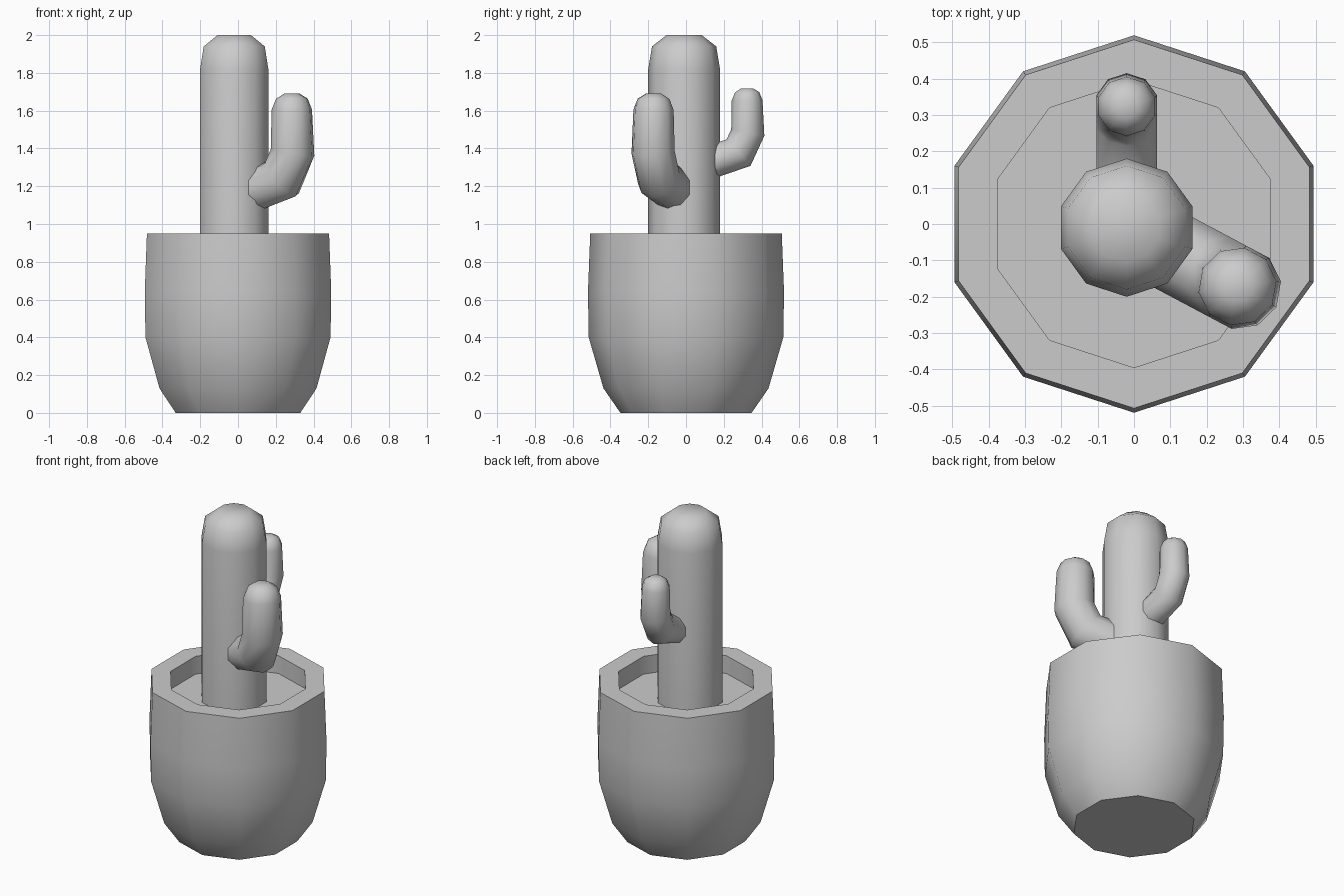
import bpy, bmesh, math
from mathutils import Vector

if "Cube" in bpy.data.objects:
    bpy.data.objects.remove(bpy.data.objects["Cube"])

SIDES = 10


def skin(name, rings, start_cap=True, end_cap=True, angle=40):
    """Bridge a list of equal-length vertex rings into one smooth object."""
    bm = bmesh.new()
    loops = [[bm.verts.new(p) for p in ring] for ring in rings]
    for a, b in zip(loops, loops[1:]):
        for i in range(SIDES):
            j = (i + 1) % SIDES
            bm.faces.new((a[i], a[j], b[j], b[i]))
    if start_cap:
        bm.faces.new(loops[0][::-1])
    if end_cap:
        bm.faces.new(loops[-1])
    bmesh.ops.recalc_face_normals(bm, faces=bm.faces)
    mesh = bpy.data.meshes.new(name)
    bm.to_mesh(mesh)
    bm.free()
    obj = bpy.data.objects.new(name, mesh)
    bpy.context.collection.objects.link(obj)
    bpy.ops.object.select_all(action='DESELECT')
    bpy.context.view_layer.objects.active = obj
    obj.select_set(True)
    bpy.ops.object.shade_smooth_by_angle(angle=math.radians(angle))
    return obj


def lathe(name, profile, cx=0.0, cy=0.0, angle=40):
    """Ten-sided turned shape with a corner pointing to +y."""
    rings = []
    for r, z in profile:
        rings.append([(cx + r * math.sin(-math.tau * i / SIDES),
                       cy + r * math.cos(math.tau * i / SIDES), z)
                      for i in range(SIDES)])
    return skin(name, rings, angle=angle)


def arm(name, heading, bend_s, bend_z, size):
    """Upturned arm: tube along a bent path in a vertical plane through the trunk."""
    out = Vector((math.cos(heading), math.sin(heading), 0))
    side = Vector((-out.y, out.x, 0))
    up = Vector((0, 0, 1))
    # offset along the heading, height, radius, direction angle, mitre stretch
    path = [(-0.20, -0.068, 0.116, 19, 1.0), (0, 0, 0.116, 42, 1.08),
            (0.065, 0.14, 0.116, 79, 1.02), (0.06, 0.365, 0.108, 91, 1.0),
            (0.06, 0.423, 0.085, 91, 1.0), (0.06, 0.45, 0.042, 90, 1.0)]
    rings = []
    for s, z, r, deg, mitre in path:
        d = math.radians(deg)
        c = Vector((TX, TY, 0)) + out * (bend_s + s * size) + up * (bend_z + z * size)
        n = (out * math.sin(d) - up * math.cos(d)) * mitre
        rings.append([c + r * size * (n * math.cos(math.tau * i / SIDES)
                                      + side * math.sin(math.tau * i / SIDES))
                      for i in range(SIDES)])
    return skin(name, rings, angle=60)


# Pot with rim, inner wall and soil floor
lathe("pot", [(0.347, 0), (0.437, 0.13), (0.515, 0.40), (0.519, 0.64),
              (0.507, 0.95), (0.395, 0.95), (0.395, 0.84)])

# Trunk with domed top
TX, TY = -0.02, -0.01
lathe("cactus_trunk", [(0.19, 0.82), (0.19, 1.82), (0.17, 1.94), (0.093, 2.0)],
      TX, TY, angle=60)

# Arms: large one to the front right, smaller one to the back
arm("large_arm", math.radians(-28), 0.285, 1.24, 1.0)
arm("small_arm", math.radians(90), 0.288, 1.378, 0.755)
